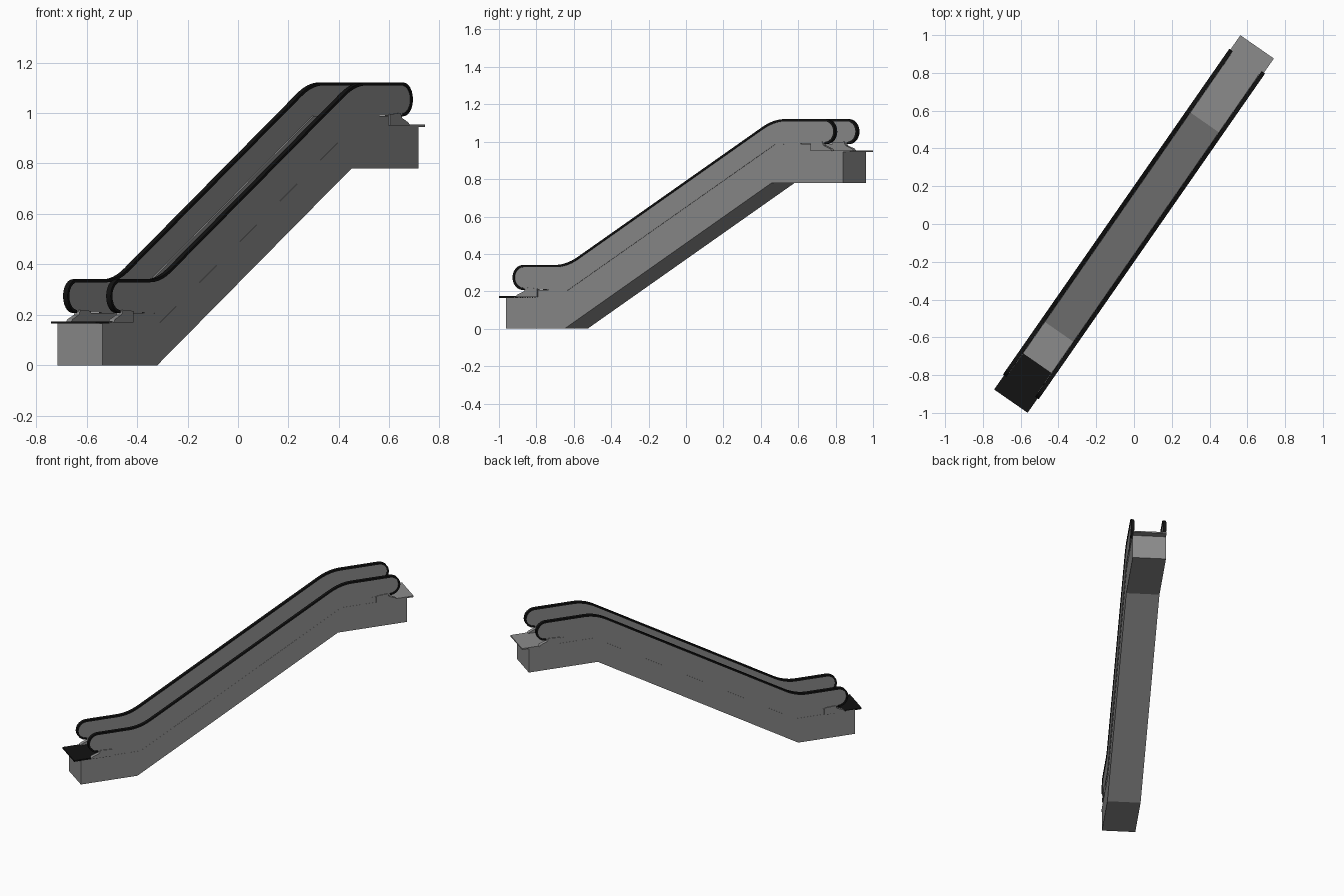
import bpy, bmesh, math
from mathutils import Vector

cube = bpy.data.objects.get("Cube")
if cube:
    bpy.data.objects.remove(cube, do_unlink=True)

ANGLE = math.radians(55.2)
ALONG = Vector((math.cos(ANGLE), math.sin(ANGLE), 0))    # uphill direction in plan
ACROSS = Vector((math.sin(ANGLE), -math.cos(ANGLE), 0))  # towards the model's left
RISE = 0.78
LOW, HIGH = -0.695, 0.655                                # where the slope starts and ends


def material(name, value):
    m = bpy.data.materials.new(name)
    m.use_nodes = True
    colour = (value, value, value, 1)
    m.diffuse_color = colour
    m.node_tree.nodes["Principled BSDF"].inputs["Base Color"].default_value = colour
    return m


grey = material("metal_grey", 0.26)
black = material("rubber_black", 0.006)


def prism(name, profile, v0, v1, mat, smooth=False):
    """Extrude a side profile of (along, height) points from v0 to v1 across."""
    bm = bmesh.new()
    rings = [[bm.verts.new(ALONG * s + ACROSS * v + Vector((0, 0, z))) for s, z in profile]
             for v in (v0, v1)]
    a, b = rings
    bm.faces.new(a)
    bm.faces.new(b[::-1])
    n = len(profile)
    for i in range(n):
        j = (i + 1) % n
        bm.faces.new((a[j], a[i], b[i], b[j]))
    bmesh.ops.recalc_face_normals(bm, faces=bm.faces[:])
    bmesh.ops.triangulate(bm, faces=[f for f in bm.faces if len(f.verts) > 4])
    mesh = bpy.data.meshes.new(name)
    bm.to_mesh(mesh)
    bm.free()
    mesh.materials.append(mat)
    obj = bpy.data.objects.new(name, mesh)
    bpy.context.collection.objects.link(obj)
    if smooth:
        bpy.ops.object.select_all(action='DESELECT')
        obj.select_set(True)
        bpy.context.view_layer.objects.active = obj
        bpy.ops.object.shade_smooth_by_angle(angle=math.radians(28))
    return obj


def bend(p, q, r, steps=8):
    """Rounded corner from p to r, pulled towards q."""
    p, q, r = Vector(p), Vector(q), Vector(r)
    return [tuple(p * (1 - t) ** 2 + q * 2 * t * (1 - t) + r * t * t)
            for t in (i / steps for i in range(steps + 1))]


def rail_path(inset):
    """Line round the lower newel, up the slope and round the upper newel."""
    radius, end, mid = 0.067 - inset, 0.983, 0.274
    steps = 12
    arc = [(math.sin(math.pi * i / steps) * radius, -math.cos(math.pi * i / steps) * radius)
           for i in range(steps + 1)]
    top = mid + radius
    dx, dz = 0.075, 0.075 * RISE / (HIGH - LOW)
    low, high = LOW - 0.005, HIGH - 0.005
    path = [(-end - x, mid + z) for x, z in arc]
    path += bend((low - dx, top), (low, top), (low + dx, top + dz))
    path += bend((high - dx, top + RISE - dz), (high, top + RISE), (high + dx, top + RISE))
    path += [(end + x, mid + RISE + z) for x, z in reversed(arc)]
    return path


def slope_band(bottom, top, end):
    """Bent strip that follows the incline."""
    return [(-end, bottom), (LOW, bottom), (HIGH, bottom + RISE), (end, bottom + RISE),
            (end, top + RISE), (HIGH, top + RISE), (LOW, top), (-end, top)]


# Truss body with the flat-topped ramp
body_end, half_width, deck = 1.097, 0.108, 0.17
prism("truss_body",
      [(-body_end, 0), (-0.716, 0), (0.633, RISE), (body_end, RISE),
       (body_end, deck + RISE), (HIGH, deck + RISE), (LOW, deck), (-body_end, deck)],
      -half_width, half_width, grey)

# Landing plates that overhang both ends
for name, sign, lift, mat in (("lower_landing_plate", -1, 0, black),
                              ("upper_landing_plate", 1, RISE, grey)):
    z0, z1 = deck - 0.005 + lift, deck + 0.004 + lift
    prism(name, [(sign * 0.897, z0), (sign * 1.142, z0), (sign * 1.142, z1), (sign * 0.897, z1)],
          -half_width, half_width, mat)

# Balustrades, one on each side
for side, sign in (("left", 1), ("right", -1)):
    prism(side + "_skirt", slope_band(deck, 0.208, 0.93), sign * 0.09, sign * 0.107, grey)
    prism(side + "_panel", rail_path(0.006) + [(HIGH, 0.205 + RISE), (LOW, 0.205)],
          sign * 0.098, sign * 0.11, grey)
    prism(side + "_handrail", rail_path(0) + rail_path(0.012)[::-1],
          sign * 0.093, sign * 0.115, black, smooth=True)
    for end, way, lift in (("lower", -1, 0), ("upper", 1, RISE)):
        # Tapered foot under each rounded end
        prism(f"{side}_{end}_newel_foot",
              [(way * s, z + lift) for s, z in
               ((0.89, deck), (1.03, deck), (1.02, 0.182), (0.975, 0.2), (0.965, 0.22), (0.89, 0.215))],
              sign * 0.09, sign * 0.115, grey)
